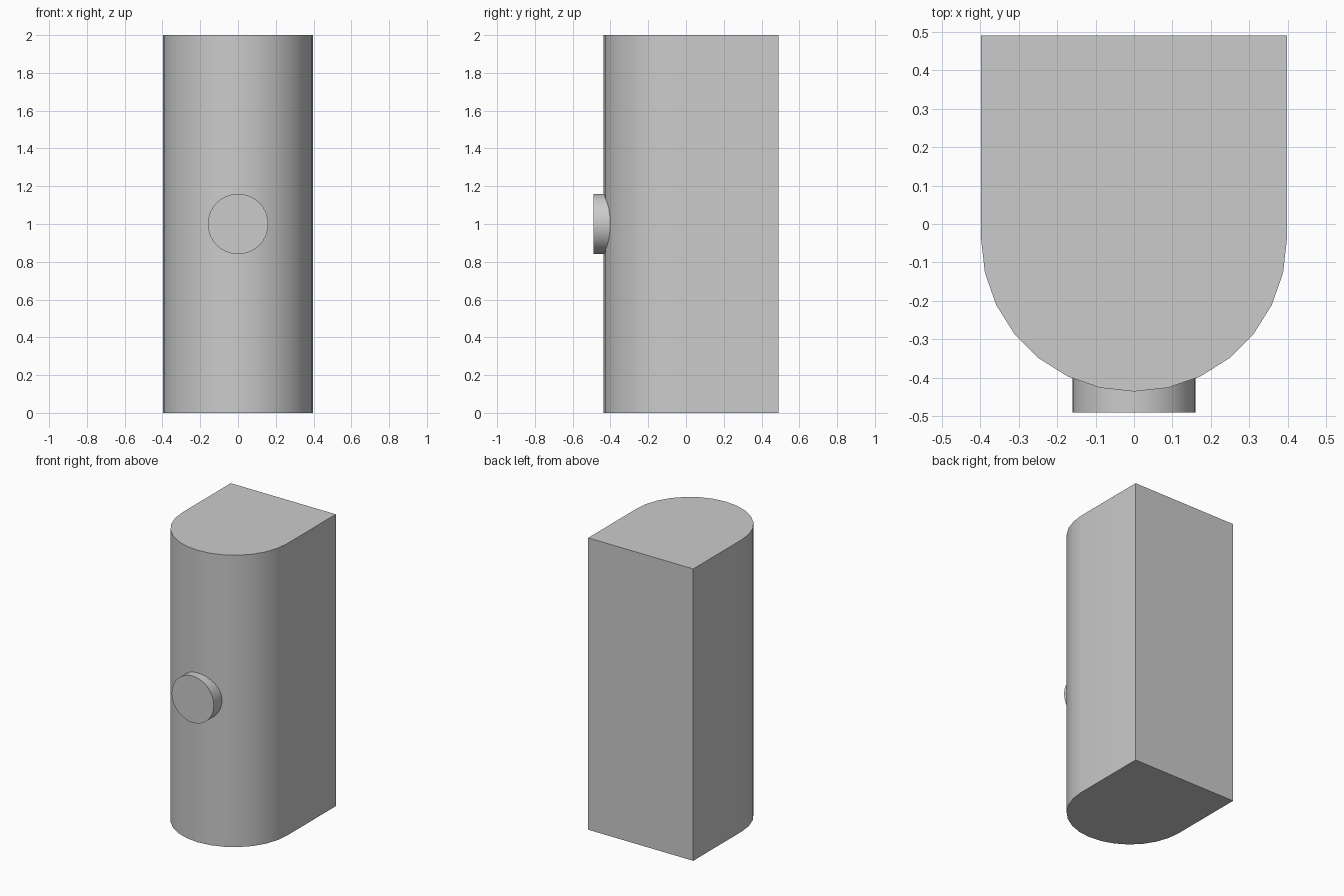
import bpy
import bmesh
import math
from mathutils import Matrix

cube = bpy.data.objects.get("Cube")
if cube:
    bpy.data.objects.remove(cube, do_unlink=True)

HEIGHT = 2.0
RADIUS = 0.398
ARC_CENTRE = -0.038
BACK = 0.49
ARC_STEPS = 14

grey = bpy.data.materials.new("plain grey")
grey.use_nodes = True
colour = (0.6, 0.6, 0.6, 1)
grey.diffuse_color = colour
grey.node_tree.nodes["Principled BSDF"].inputs["Base Color"].default_value = colour


def finish(bm, name):
    """Turn a bmesh into a smooth-shaded object with sharp edges kept."""
    bmesh.ops.recalc_face_normals(bm, faces=bm.faces)
    mesh = bpy.data.meshes.new(name)
    bm.to_mesh(mesh)
    bm.free()
    mesh.materials.append(grey)
    obj = bpy.data.objects.new(name, mesh)
    bpy.context.collection.objects.link(obj)
    bpy.ops.object.select_all(action="DESELECT")
    obj.select_set(True)
    bpy.context.view_layer.objects.active = obj
    bpy.ops.object.shade_smooth_by_angle(angle=math.radians(30))
    return obj


# Body: flat back and sides, half-round front, extruded upwards
profile = [(RADIUS, BACK), (-RADIUS, BACK)]
for i in range(ARC_STEPS + 1):
    a = math.pi * (1 + i / ARC_STEPS)
    profile.append((RADIUS * math.cos(a), ARC_CENTRE + RADIUS * math.sin(a)))
bm = bmesh.new()
base = bm.faces.new([bm.verts.new((x, y, 0)) for x, y in profile])
bm.normal_update()
top = bmesh.ops.extrude_face_region(bm, geom=[base], use_keep_orig=True)
bmesh.ops.translate(bm, vec=(0, 0, HEIGHT),
                    verts=[g for g in top["geom"] if isinstance(g, bmesh.types.BMVert)])
finish(bm, "body")

# Button: short round disc sunk into the curved front
front, inner = -0.49, -0.39
bm = bmesh.new()
bmesh.ops.create_cone(
    bm, cap_ends=True, segments=32, radius1=0.16, radius2=0.16, depth=inner - front,
    matrix=Matrix.Translation((0, (front + inner) / 2, HEIGHT / 2))
    @ Matrix.Rotation(math.pi / 2, 4, "X"))
finish(bm, "front_button")
